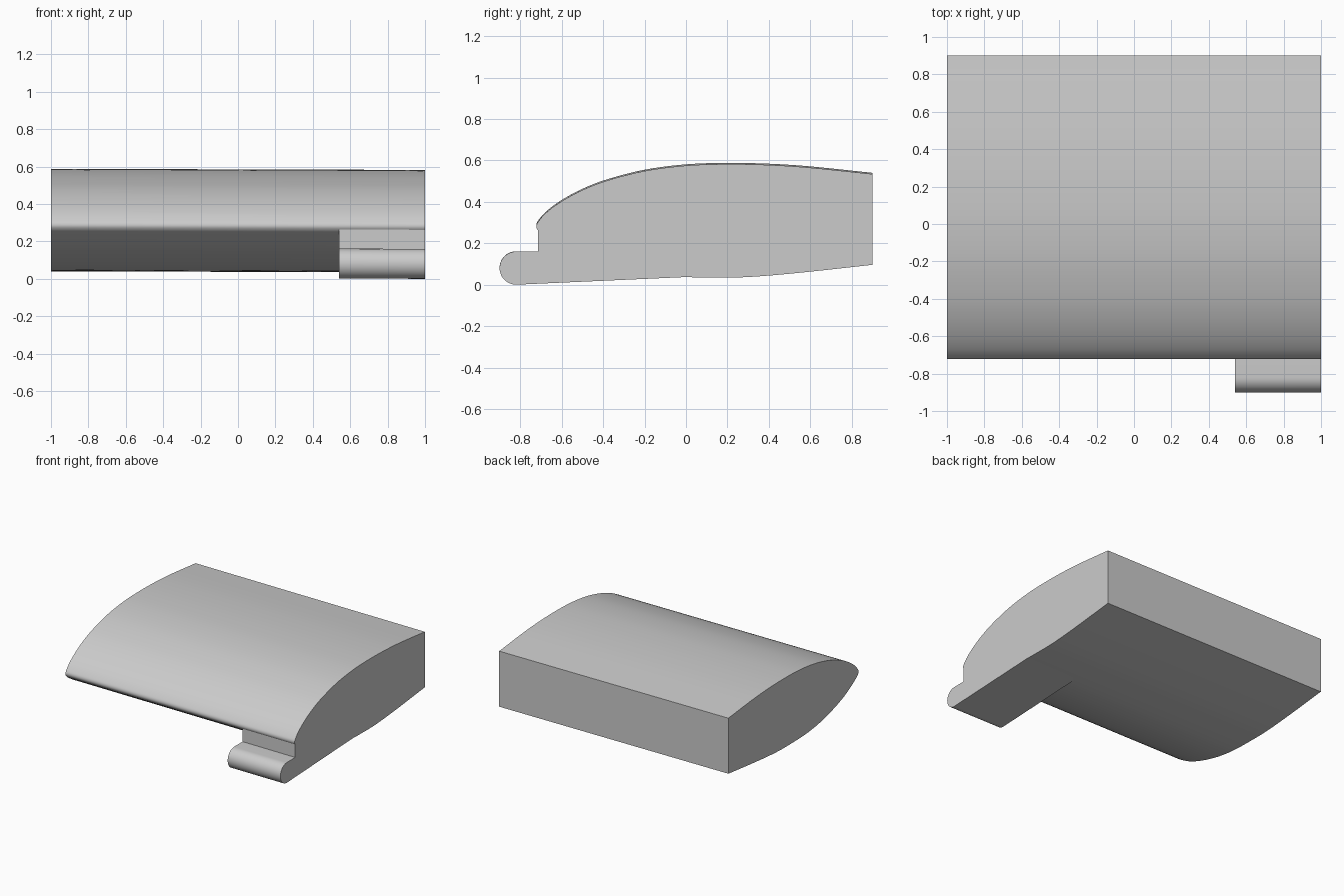
import bpy, bmesh, math
from mathutils import Vector

cube = bpy.data.objects.get("Cube")
if cube:
    bpy.data.objects.remove(cube, do_unlink=True)

STEPS = 6
X_END, X_STEP = 1.0, 0.54      # span half-width, inner edge of the tab


def spline(pts, steps):
    """Smooth curve passing through all points."""
    p = [Vector(q) for q in pts]
    p = [2 * p[0] - p[1]] + p + [2 * p[-1] - p[-2]]
    out = []
    for a, b, c, d in zip(p, p[1:], p[2:], p[3:]):
        for k in range(steps):
            t = k / steps
            out.append(0.5 * (2 * b + (c - a) * t + (2 * a - 5 * b + 4 * c - d) * t ** 2
                              + (3 * b - a - 3 * c + d) * t ** 3))
    return out + [p[-2]]


# Section (y, z): upper surface from the back to the nose
upper = [(.9, .537), (.6, .568), (.4, .581), (.2, .585), (0, .578), (-.2, .552), (-.38, .506),
         (-.5, .46), (-.6, .406), (-.67, .355), (-.71, .312), (-.722, .287), (-.715, .265)]
# Lower surface from the nose to the back
lower = [(-.69, .243), (-.62, .198), (-.53, .152), (-.4, .106), (-.26, .07), (-.12, .048),
         (0, .04), (.1, .038), (.25, .038), (.4, .047), (.6, .066), (.9, .099)]
outline = spline(upper + lower, STEPS)
nose = (len(upper) - 1) * STEPS
merge = (len(upper) + lower.index((0, .04))) * STEPS

shared = outline[merge:] + outline[:nose + 1]
underside = outline[nose:merge + 1]
# Rounded tab below the nose
arc = [Vector((-.82 + .08 * math.cos(a), .083 + .08 * math.sin(a)))
       for a in (math.pi * (.5 + k / 24) for k in range(25))]
tab = [outline[nose], Vector((-.715, .163))] + arc + [outline[merge]]

bm = bmesh.new()
cache = {}


def vert(x, p):
    key = (x, round(p.x, 5), round(p.y, 5))
    if key not in cache:
        cache[key] = bm.verts.new((x, p.x, p.y - .003 * x))
    return cache[key]


def skin(path, x0, x1):
    for a, b in zip(path, path[1:]):
        bm.faces.new((vert(x0, a), vert(x0, b), vert(x1, b), vert(x1, a)))


def cap(x, path):
    bm.faces.new([vert(x, p) for p in path])


skin(shared, -X_END, X_STEP)
skin(shared, X_STEP, X_END)
skin(underside, -X_END, X_STEP)
skin(tab, X_STEP, X_END)
cap(-X_END, shared + underside[1:-1])
cap(X_END, shared + tab[1:-1])
cap(X_STEP, tab + underside[-2:0:-1])
bmesh.ops.recalc_face_normals(bm, faces=bm.faces)
# Crisp crease where the tab wall leaves the nose
bm.edges.get((vert(X_STEP, tab[0]), vert(X_END, tab[0]))).smooth = False

mesh = bpy.data.meshes.new("wing_section")
bm.to_mesh(mesh)
bm.free()
wing = bpy.data.objects.new("wing_section", mesh)
bpy.context.collection.objects.link(wing)

# Plain grey finish
grey = bpy.data.materials.new("plain_grey")
grey.use_nodes = True
color = (.6, .6, .6, 1)
grey.diffuse_color = color
grey.node_tree.nodes["Principled BSDF"].inputs["Base Color"].default_value = color
mesh.materials.append(grey)

bpy.ops.object.select_all(action='DESELECT')
wing.select_set(True)
bpy.context.view_layer.objects.active = wing
bpy.ops.object.shade_smooth_by_angle(angle=math.radians(30))
